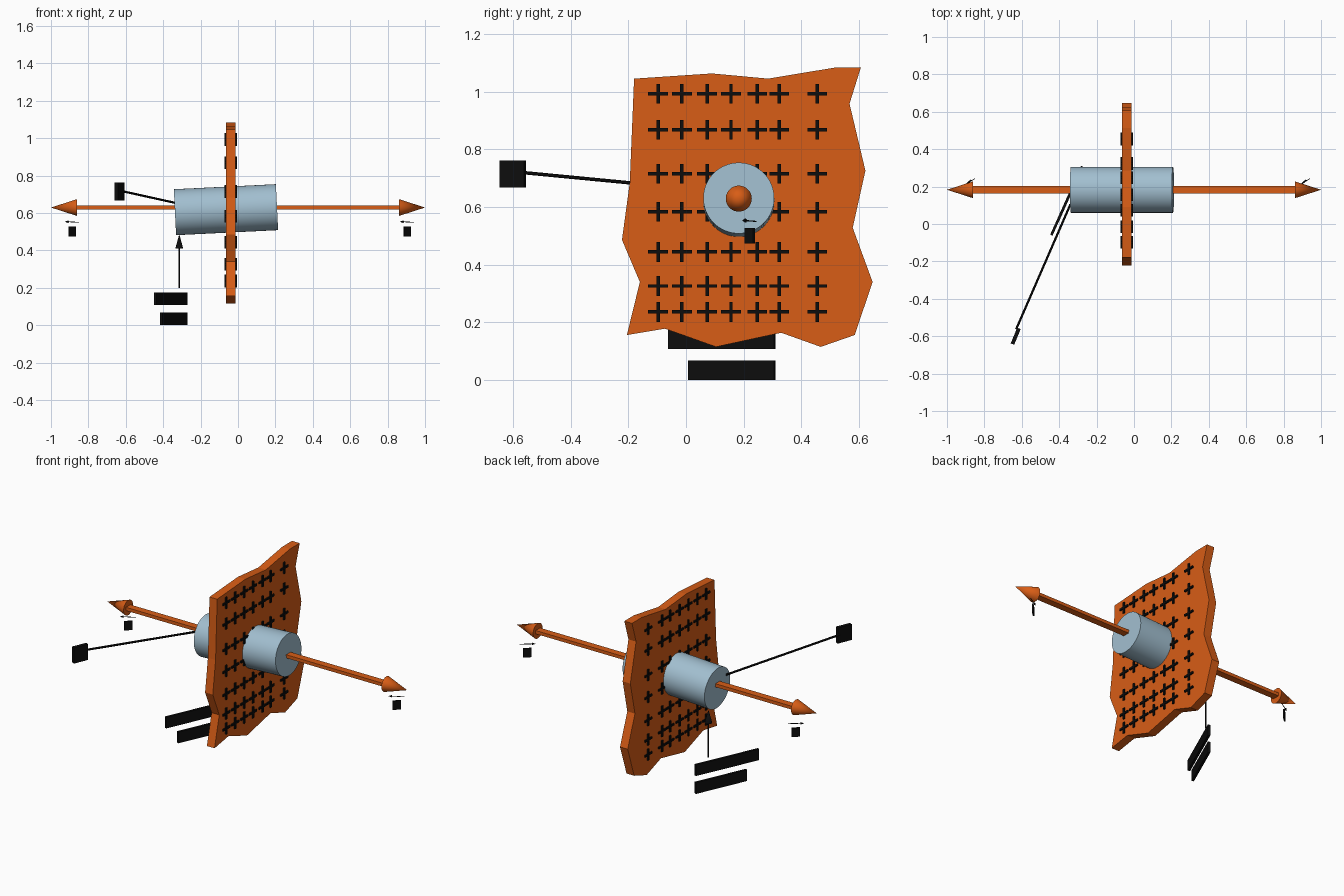
import bpy, bmesh
from math import sqrt
from mathutils import Vector, Matrix

if "Cube" in bpy.data.objects:
    bpy.data.objects.remove(bpy.data.objects["Cube"])


def material(name, r, g, b):
    m = bpy.data.materials.new(name)
    m.diffuse_color = (r, g, b, 1)
    m.use_nodes = True
    m.node_tree.nodes["Principled BSDF"].inputs["Base Color"].default_value = m.diffuse_color
    return m


ORANGE = material("orange", 0.69, 0.11, 0.008)
BLUE = material("pale_blue", 0.36, 0.52, 0.63)
BLACK = material("black", 0.004, 0.004, 0.004)
AXIS_Y, AXIS_Z = 0.183, 0.629


def finish(name, bm, mat, smooth=False):
    bmesh.ops.recalc_face_normals(bm, faces=bm.faces)
    me = bpy.data.meshes.new(name)
    bm.to_mesh(me)
    bm.free()
    me.materials.append(mat)
    ob = bpy.data.objects.new(name, me)
    bpy.context.collection.objects.link(ob)
    if smooth:
        bpy.ops.object.select_all(action='DESELECT')
        ob.select_set(True)
        bpy.context.view_layer.objects.active = ob
        bpy.ops.object.shade_smooth_by_angle()
    return ob


def add_rod(bm, a, b, r1, r2, sides):
    """Cylinder or cone running from point a to point b."""
    a, b = Vector(a), Vector(b)
    d = b - a
    mat = Matrix.Translation((a + b) / 2) @ d.to_track_quat('Z', 'Y').to_matrix().to_4x4()
    bmesh.ops.create_cone(bm, cap_ends=True, segments=sides, radius1=r1,
                          radius2=r2, depth=d.length, matrix=mat)


def rod(name, a, b, r1, r2, mat, sides=48):
    bm = bmesh.new()
    add_rod(bm, a, b, r1, r2, sides)
    return finish(name, bm, mat, sides > 4)


def add_prism(bm, outline, x0, x1):
    """Extrude a (y, z) outline from x0 to x1."""
    f = bm.faces.new([bm.verts.new((x0, y, z)) for y, z in outline])
    new = bmesh.ops.extrude_face_region(bm, geom=[f])["geom"]
    bmesh.ops.translate(bm, vec=(x1 - x0, 0, 0),
                        verts=[v for v in new if isinstance(v, bmesh.types.BMVert)])


def box(name, lo, hi, mat):
    bm = bmesh.new()
    add_prism(bm, [(lo[1], lo[2]), (hi[1], lo[2]), (hi[1], hi[2]), (lo[1], hi[2])], lo[0], hi[0])
    return finish(name, bm, mat)


def tag(name, p, q, z0, z1, t):
    """Thin blank upright plate along the plan line p-q."""
    p, q = Vector(p), Vector(q)
    d = (q - p).normalized() * t / 2
    n = Vector((-d.y, d.x))
    bm = bmesh.new()
    f = bm.faces.new([bm.verts.new((c.x, c.y, z0)) for c in (p + n, q + n, q - n, p - n)])
    new = bmesh.ops.extrude_face_region(bm, geom=[f])["geom"]
    bmesh.ops.translate(bm, vec=(0, 0, z1 - z0),
                        verts=[v for v in new if isinstance(v, bmesh.types.BMVert)])
    return finish(name, bm, BLACK)


# Charged sheet with a ragged outline
sheet = [(-.18, 1.045), (.09, 1.063), (.285, 1.045), (.514, 1.083), (.606, 1.083),
         (.567, .958), (.622, .726), (.578, .528), (.647, .34), (.585, .156),
         (.467, .115), (.33, .164), (.104, .115), (-.073, .178), (-.205, .156),
         (-.16, .34), (-.222, .486), (-.195, .684)]
bm = bmesh.new()
add_prism(bm, sheet, -0.064, -0.013)
finish("charged_sheet", bm, ORANGE)

# Plus marks on both faces of the sheet
cols = (-.097, -.014, .073, .156, .247, .323, .455)
rows = (.993, .868, .715, .583, .444, .326, .236)
L, w = 0.034, 0.006
plus = [(w, w), (w, L), (-w, L), (-w, w), (-L, w), (-L, -w),
        (-w, -w), (-w, -L), (w, -L), (w, -w), (L, -w), (L, w)]
for name, x0, x1 in (("left_plus_marks", -.071, -.06), ("right_plus_marks", -.017, -.005)):
    bm = bmesh.new()
    for y in cols:
        for z in rows:
            add_prism(bm, [(y + a, z + b) for a, b in plus], x0, x1)
    finish(name, bm, BLACK)

# Closed cylinder through the sheet, slightly tilted
rod("closed_cylinder", (-.337, AXIS_Y, .604), (.2085, AXIS_Y, .631), .123, .123, BLUE, 64)

# Field arrows on both sides: flat bar plus cone head
for side, s, inner in (("left", -1, .32), ("right", 1, .19)):
    xs = sorted((s * inner, s * .865))
    box(side + "_arrow_shaft", (xs[0], AXIS_Y - .021, AXIS_Z - .01),
        (xs[1], AXIS_Y + .021, AXIS_Z + .01), ORANGE)
    rod(side + "_arrow_head", (s * .86, AXIS_Y, AXIS_Z), (s, AXIS_Y, AXIS_Z), .045, 0, ORANGE)

# Small vector arrow with a blank tag under each field arrow
for side, x in (("left", -.888), ("right", .903)):
    bm = bmesh.new()
    tail, neck, head = (x + .037, .243, .55), (x - .02, .206, .553), (x - .037, .194, .553)
    add_rod(bm, tail, neck, .002, .002, 8)
    add_rod(bm, neck, head, .007, 0, 12)
    finish(side + "_vector_mark", bm, BLACK)
    tag(side + "_vector_tag", (x - .015, .205), (x + .018, .236), .473, .527, .008)

# Leader line to the end cap and its blank tag
rod("cap_leader_line", (-.63, -.5625, .719), (-.34, .105, .655), .006, .006, BLACK, 12)
tag("cap_tag", (-.65, -.642), (-.615, -.558), .667, .762, .02)

# Pointer to the cylinder wall and its two-line blank tag
rod("wall_pointer_shaft", (-.314, .235, .2), (-.314, .235, .42), .004, .004, BLACK, 12)
rod("wall_pointer_head", (-.314, .235, .41), (-.314, .235, .487), .021, 0, BLACK, 24)
tag("wall_tag_upper", (-.442, -.06), (-.277, .308), .108, .175, .014)
tag("wall_tag_lower", (-.41, .01), (-.277, .308), 0, .068, .014)
